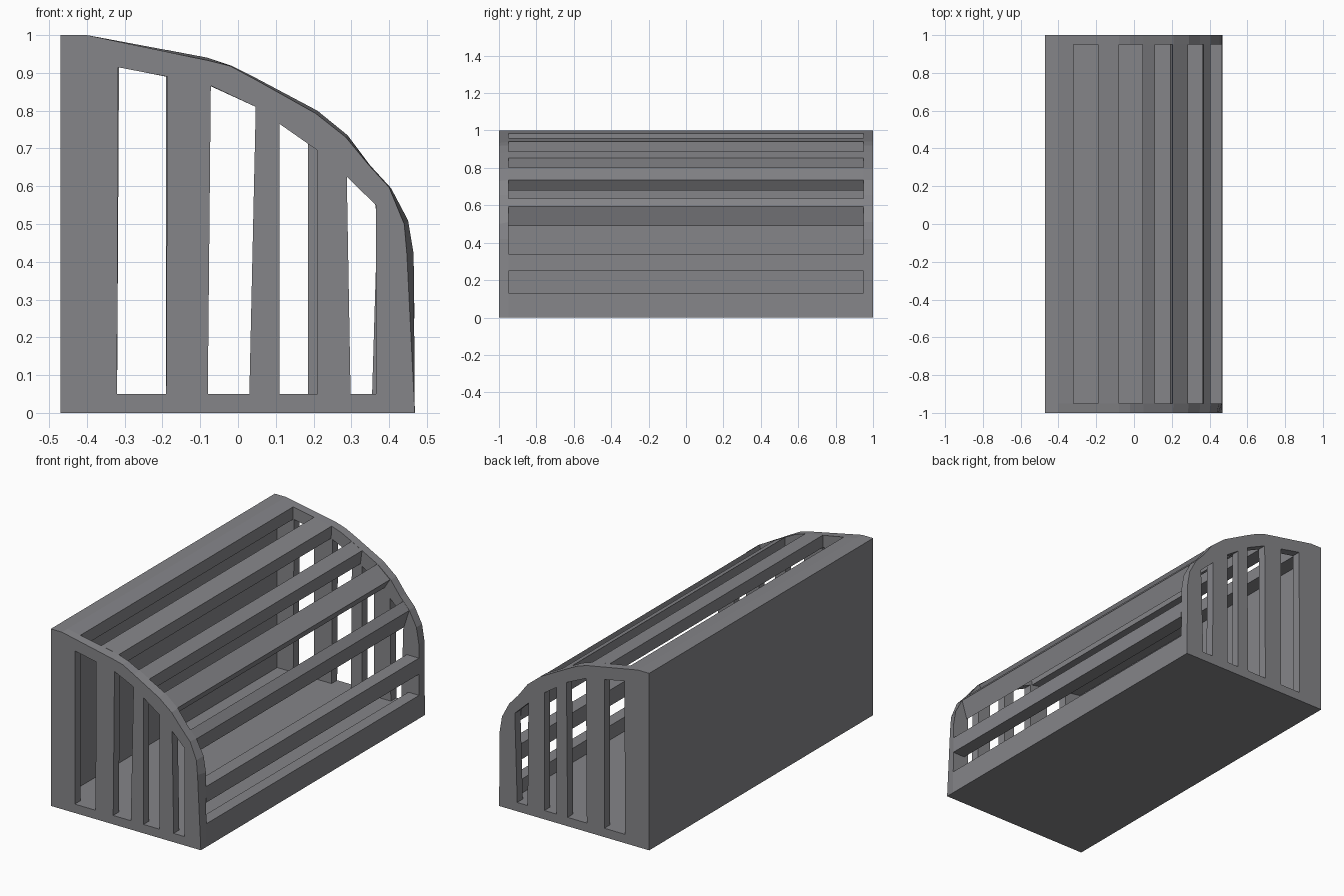
import bpy, bmesh

# Dark grey finish for every part
grey = bpy.data.materials.new("dark_grey")
grey.diffuse_color = (0.235, 0.235, 0.25, 1)


def loft(name, prof_a, ya, prof_b, yb):
    """Closed prism between two equal-length (x, z) profiles at y = ya and y = yb."""
    bm = bmesh.new()
    a = [bm.verts.new((x, ya, z)) for x, z in prof_a]
    b = [bm.verts.new((x, yb, z)) for x, z in prof_b]
    bm.faces.new(a)
    bm.faces.new(b[::-1])
    n = len(a)
    for i in range(n):
        j = (i + 1) % n
        bm.faces.new((a[j], a[i], b[i], b[j]))
    bmesh.ops.recalc_face_normals(bm, faces=bm.faces)
    me = bpy.data.meshes.new(name)
    bm.to_mesh(me)
    bm.free()
    me.materials.append(grey)
    ob = bpy.data.objects.new(name, me)
    bpy.context.collection.objects.link(ob)
    return ob


def bar(name, prof):
    return loft(name, prof, -0.95, prof, 0.95)


def cut_slots(panel, slots, y0, y1):
    """Cut each vertical slot: x left/right at the bottom, then (x, z) at top right and top left."""
    for xl, xr, tr, tl in slots:
        prof = [(xl, 0.05), (xr, 0.05), tr, tl]
        cutter = loft("slot_cutter", prof, y0, prof, y1)
        mod = panel.modifiers.new("slot", 'BOOLEAN')
        mod.operation = 'DIFFERENCE'
        mod.solver = 'EXACT'
        mod.object = cutter
        bpy.context.view_layer.objects.active = panel
        bpy.ops.object.modifier_apply(modifier=mod.name)
        bpy.data.objects.remove(cutter)


# Slotted end panels: the front face is slightly smaller than the rim behind it
rim = [(-0.47, 0), (-0.47, 1), (-0.40, 1), (-0.08, 0.94), (-0.02, 0.92), (0.05, 0.885),
       (0.21, 0.80), (0.29, 0.735), (0.35, 0.655), (0.405, 0.595), (0.45, 0.51),
       (0.465, 0.42), (0.468, 0)]
face = [(-0.47, 0), (-0.47, 1), (-0.40, 1), (-0.08, 0.933), (-0.02, 0.918), (0.05, 0.88),
        (0.205, 0.793), (0.285, 0.73), (0.347, 0.655), (0.40, 0.597), (0.44, 0.50),
        (0.447, 0.42), (0.468, 0)]
front = loft("front_end_panel", face, -1, rim, -0.95)
back = loft("rear_end_panel", rim, 0.95, rim, 1)
cut_slots(front, [(-0.32, -0.19, (-0.187, 0.89), (-0.318, 0.915)),
                  (-0.08, 0.03, (0.047, 0.81), (-0.072, 0.866)),
                  (0.11, 0.21, (0.21, 0.695), (0.11, 0.765)),
                  (0.298, 0.365, (0.365, 0.55), (0.288, 0.625))], -1.1, -0.9)
cut_slots(back, [(-0.32, -0.19, (-0.19, 0.89), (-0.315, 0.915)),
                 (-0.08, 0.04, (0.047, 0.81), (-0.075, 0.866)),
                 (0.11, 0.185, (0.185, 0.715), (0.11, 0.765)),
                 (0.29, 0.355, (0.37, 0.55), (0.285, 0.63))], 0.9, 1.1)

# Solid back wall and floor
bar("back_wall", [(-0.47, 0), (-0.42, 0), (-0.42, 1), (-0.47, 1)])
bar("floor", [(-0.42, 0), (0.40, 0), (0.40, 0.05), (-0.42, 0.05)])

# Lengthwise slats following the curved top
bar("top_plate", [(-0.42, 1), (-0.40, 1), (-0.32, 0.985), (-0.32, 0.915), (-0.42, 0.93)])
bar("upper_slat", [(-0.19, 0.961), (-0.08, 0.94), (-0.083, 0.87), (-0.19, 0.892)])
bar("second_slat", [(0.045, 0.887), (0.11, 0.852), (0.10, 0.775), (0.045, 0.812)])
bar("third_slat", [(0.205, 0.802), (0.285, 0.735), (0.25, 0.68), (0.19, 0.73)])
bar("fourth_slat", [(0.368, 0.635), (0.405, 0.593), (0.372, 0.49), (0.362, 0.56)])

# Lower front rails
bar("middle_rail", [(0.467, 0.25), (0.466, 0.34), (0.39, 0.34), (0.39, 0.25)])
bar("bottom_rail", [(0.40, 0), (0.468, 0), (0.467, 0.13), (0.40, 0.13)])
